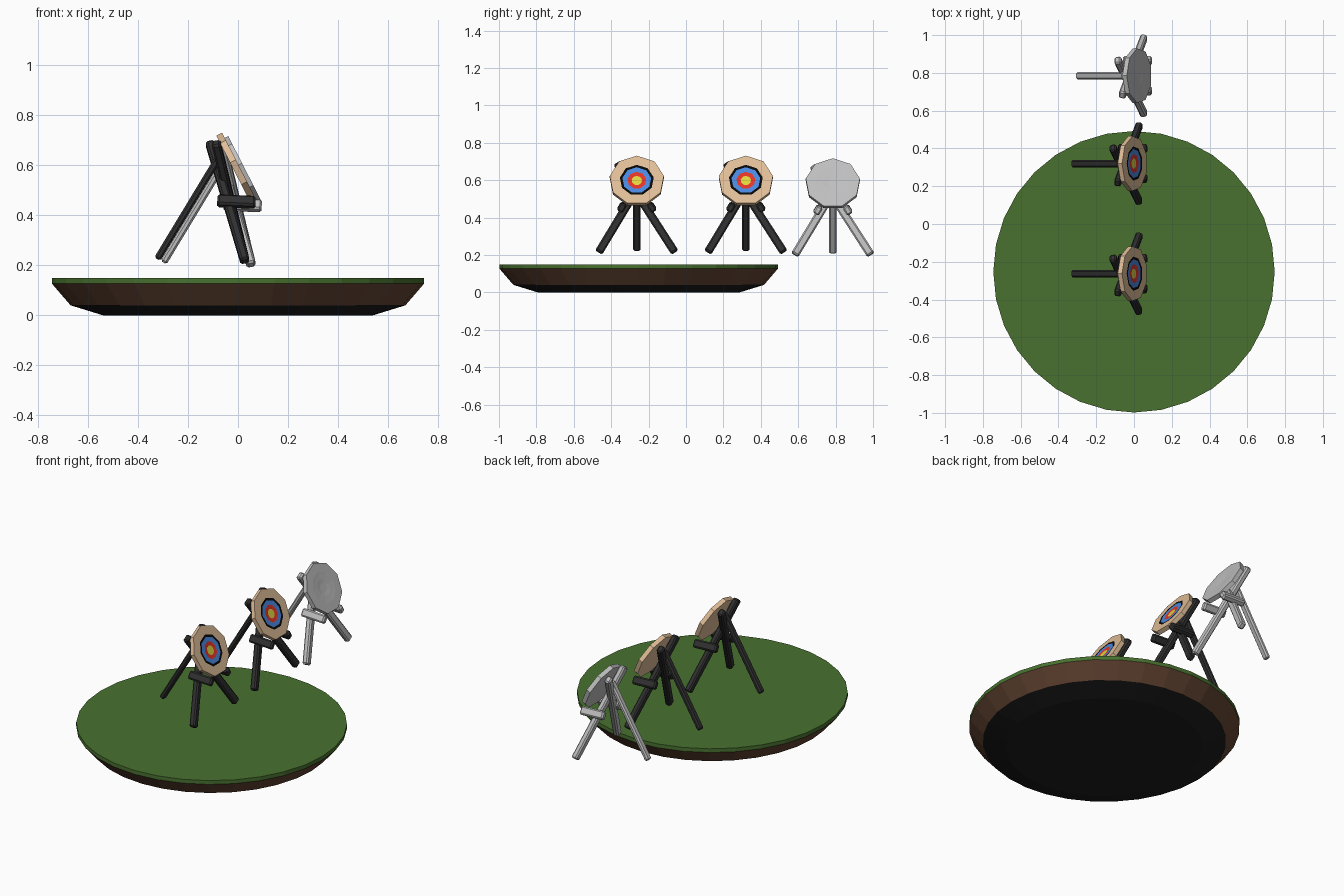
import bpy, bmesh, math
from mathutils import Vector, Matrix

if "Cube" in bpy.data.objects:
    bpy.data.objects.remove(bpy.data.objects["Cube"])


def material(name, r, g, b):
    m = bpy.data.materials.new(name)
    m.diffuse_color = (r, g, b, 1)
    m.use_nodes = True
    m.node_tree.nodes["Principled BSDF"].inputs["Base Color"].default_value = m.diffuse_color
    return m


GREEN = material("grass green", 0.065, 0.165, 0.028)
BROWN = material("earth brown", 0.125, 0.058, 0.032)
BASE = material("base black", 0.012, 0.012, 0.012)
RING = material("ring black", 0.002, 0.002, 0.002)
WOOD = material("charcoal", 0.03, 0.03, 0.031)
TAN = material("straw tan", 0.74, 0.51, 0.31)
BLUE = material("ring blue", 0.07, 0.25, 0.75)
RED = material("ring red", 0.78, 0.035, 0.02)
YELLOW = material("bullseye yellow", 0.75, 0.68, 0.05)
GREY = material("plain grey", 0.52, 0.52, 0.52)


def make_object(name, bm, mats):
    bmesh.ops.recalc_face_normals(bm, faces=bm.faces)
    me = bpy.data.meshes.new(name)
    bm.to_mesh(me)
    bm.free()
    for m in mats:
        me.materials.append(m)
    ob = bpy.data.objects.new(name, me)
    bpy.context.collection.objects.link(ob)
    return ob


def turned(name, rings, sides, frame):
    """Stack of (radius, height, material) rings; material fills from the previous ring."""
    mats = list(dict.fromkeys(r[2] for r in rings))
    bm = bmesh.new()
    prev = None
    for radius, height, mat in rings:
        loop = []
        for i in range(sides):
            a = 2 * math.pi * i / sides
            loop.append(bm.verts.new(frame @ Vector(
                (radius * math.cos(a), radius * math.sin(a), height))))
        if prev is None:
            bm.faces.new(loop[::-1]).material_index = mats.index(mat)
        else:
            for i in range(sides):
                j = (i + 1) % sides
                f = bm.faces.new((prev[i], prev[j], loop[j], loop[i]))
                f.material_index = mats.index(mat)
        prev = loop
    bm.faces.new(prev).material_index = mats.index(rings[-1][2])
    return make_object(name, bm, mats)


def beam(name, p0, p1, ref, w, d, mat):
    """Chamfered bar from p0 to p1; d is measured along ref, w across it."""
    p0, p1 = Vector(p0), Vector(p1)
    z = (p1 - p0).normalized()
    x = z.cross(Vector(ref)).normalized()
    y = z.cross(x)
    m = Matrix((x, y, z)).transposed().to_4x4()
    m.translation = (p0 + p1) / 2
    bm = bmesh.new()
    bmesh.ops.create_cube(bm, size=1, matrix=m @ Matrix.Diagonal((w, d, (p1 - p0).length, 1)))
    ob = make_object(name, bm, [mat])
    bev = ob.modifiers.new("chamfer", 'BEVEL')
    bev.width = 0.008
    bev.segments = 1
    return ob


# Round turf base
turned("turf_base", [
    (0.54, 0.0, BASE), (0.67, 0.04, BASE),
    (0.745, 0.127, BROWN), (0.745, 0.15, GREEN)],
    32, Matrix.Translation((0, -0.253, 0)))

# Board axes: local x is up the face, local z is the face normal
TILT = math.radians(27)
UP = Vector((-math.sin(TILT), 0, math.cos(TILT)))
NORMAL = Vector((math.cos(TILT), 0, math.sin(TILT)))


def target(label, offset, plain):
    o = Vector(offset)
    wood = GREY if plain else WOOD

    def c(col):
        return GREY if plain else col

    # Nine-sided board with inset rings
    frame = Matrix((UP, NORMAL.cross(UP), NORMAL)).transposed().to_4x4()
    frame.translation = o + Vector((0.003, 0, 0.60))
    turned(label + "_board", [
        (0.147, -0.026, c(TAN)), (0.147, 0, c(TAN)), (0.092, 0, c(TAN)),
        (0.078, -0.001, c(RING)), (0.051, -0.002, c(BLUE)),
        (0.028, -0.004, c(RED)), (0.026, -0.004, c(YELLOW))], 9, frame)

    # Crossed front legs, with a peg on each to carry the board
    for side, s, top in (("left", -1, (-0.113, 0.085, 0.692)),
                         ("right", 1, (-0.088, -0.105, 0.692))):
        foot = Vector((0.028, s * 0.203, 0.215))
        head = Vector(top)
        beam(f"{label}_{side}_front_leg", o + foot, o + head, (1, 0, 0), 0.044, 0.036, wood)
        lean = (0, head.y - foot.y, head.z - foot.z)
        beam(f"{label}_{side}_peg", o + Vector((-0.083, s * 0.08, 0.458)),
             o + Vector((0.07, s * 0.08, 0.452)), lean, 0.036, 0.048, wood)

    # Rear leg
    beam(label + "_rear_leg", o + Vector((-0.323, 0, 0.225)), o + Vector((-0.075, 0, 0.635)),
         (0, 1, 0), 0.028, 0.04, wood)


target("near_target", (0, -0.263, 0), False)
target("middle_target", (0, 0.32, 0), False)
target("plain_target", (0.025, 0.785, -0.014), True)
